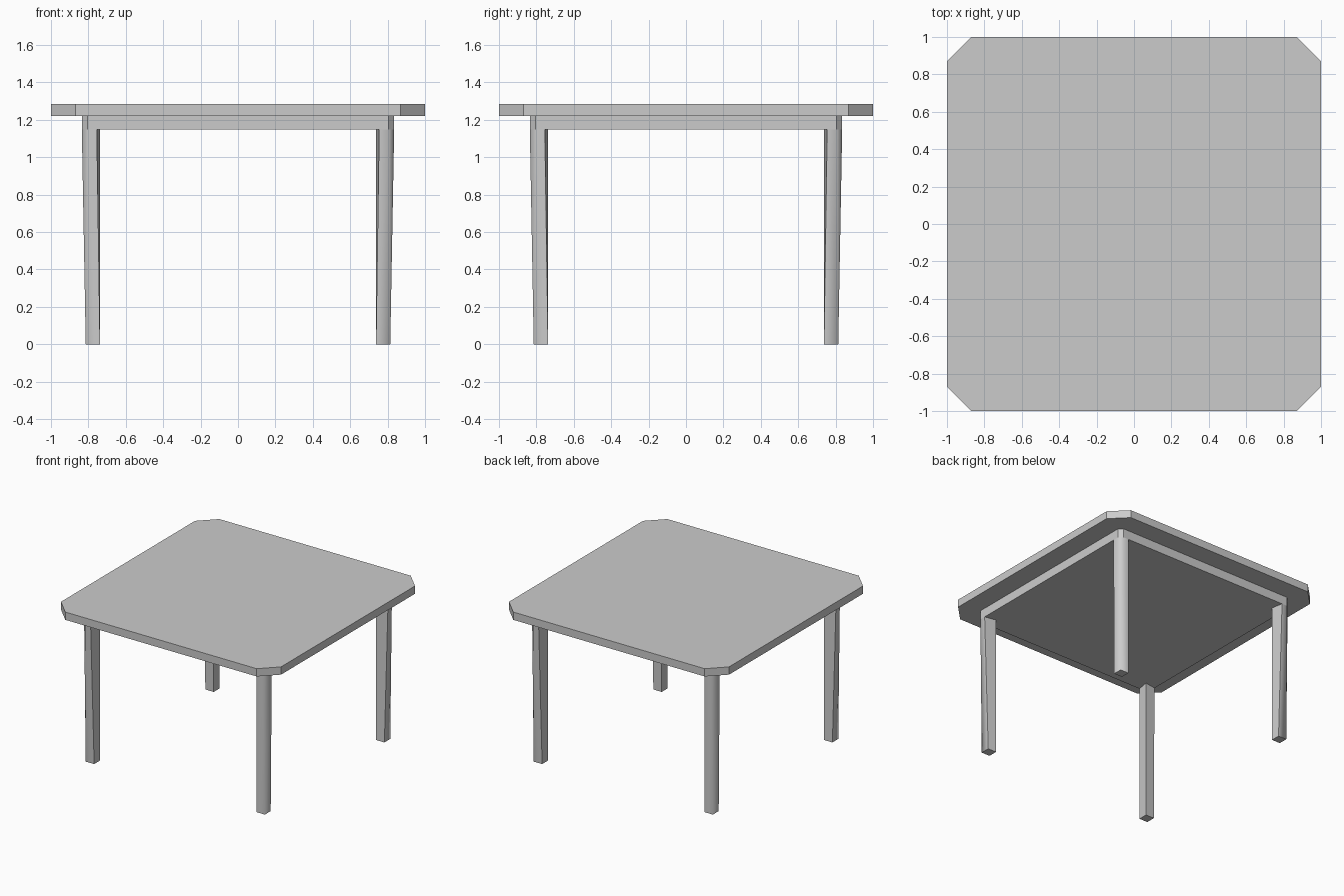
import bpy, bmesh

if "Cube" in bpy.data.objects:
    bpy.data.objects.remove(bpy.data.objects["Cube"])


def add_object(name, bm):
    bmesh.ops.recalc_face_normals(bm, faces=bm.faces[:])
    mesh = bpy.data.meshes.new(name)
    bm.to_mesh(mesh)
    bm.free()
    obj = bpy.data.objects.new(name, mesh)
    bpy.context.collection.objects.link(obj)
    return obj


def chamfered_slab(name, half, chamfer, z0, z1):
    """Square slab with its four vertical corners cut off."""
    bm = bmesh.new()
    bmesh.ops.create_cube(bm, size=2)
    for v in bm.verts:
        v.co.x *= half
        v.co.y *= half
        v.co.z = z1 if v.co.z > 0 else z0
    uprights = [e for e in bm.edges
                if abs(e.verts[0].co.z - e.verts[1].co.z) > 1e-4]
    bmesh.ops.bevel(bm, geom=uprights, offset=chamfer,
                    offset_type='OFFSET', segments=1, affect='EDGES')
    return add_object(name, bm)


TOP_Z, APRON_TOP, APRON_BOTTOM = 1.285, 1.221, 1.147
OUT, CUT, INNER, FOOT = 0.835, 0.03, 0.738, 0.814

# Table top and the solid apron block beneath it
chamfered_slab("table_top", 1.0, 0.13, APRON_TOP, TOP_Z)
chamfered_slab("apron", OUT, CUT, APRON_BOTTOM, APRON_TOP)

# Leg: five-sided at the apron, tapering to a square foot
bm = bmesh.new()
upper = [bm.verts.new((x, y, APRON_BOTTOM)) for x, y in (
    (INNER, INNER), (OUT, 0.755), (OUT, OUT - CUT), (OUT - CUT, OUT), (0.755, OUT))]
foot = [bm.verts.new((x, y, 0)) for x, y in (
    (INNER, INNER), (FOOT, INNER), (FOOT, FOOT), (INNER, FOOT))]
below = [0, 1, 2, 2, 3]  # foot corner under each upper corner
for i in range(5):
    j = (i + 1) % 5
    a, b = foot[below[i]], foot[below[j]]
    bm.faces.new([upper[i], upper[j], b] + ([a] if a is not b else []))
bm.faces.new(foot)
legs = add_object("legs", bm)
# Outward direction check for the open-topped leg
if legs.data.polygons[-1].normal.z > 0:
    legs.data.flip_normals()

# Soft shading around the cut outer corner
bpy.context.view_layer.objects.active = legs
legs.select_set(True)
bpy.ops.object.shade_smooth_by_angle(angle=0.9)

# Mirror to all four corners
mirror = legs.modifiers.new("four_corners", 'MIRROR')
mirror.use_axis = (True, True, False)
mirror.use_mirror_merge = False
